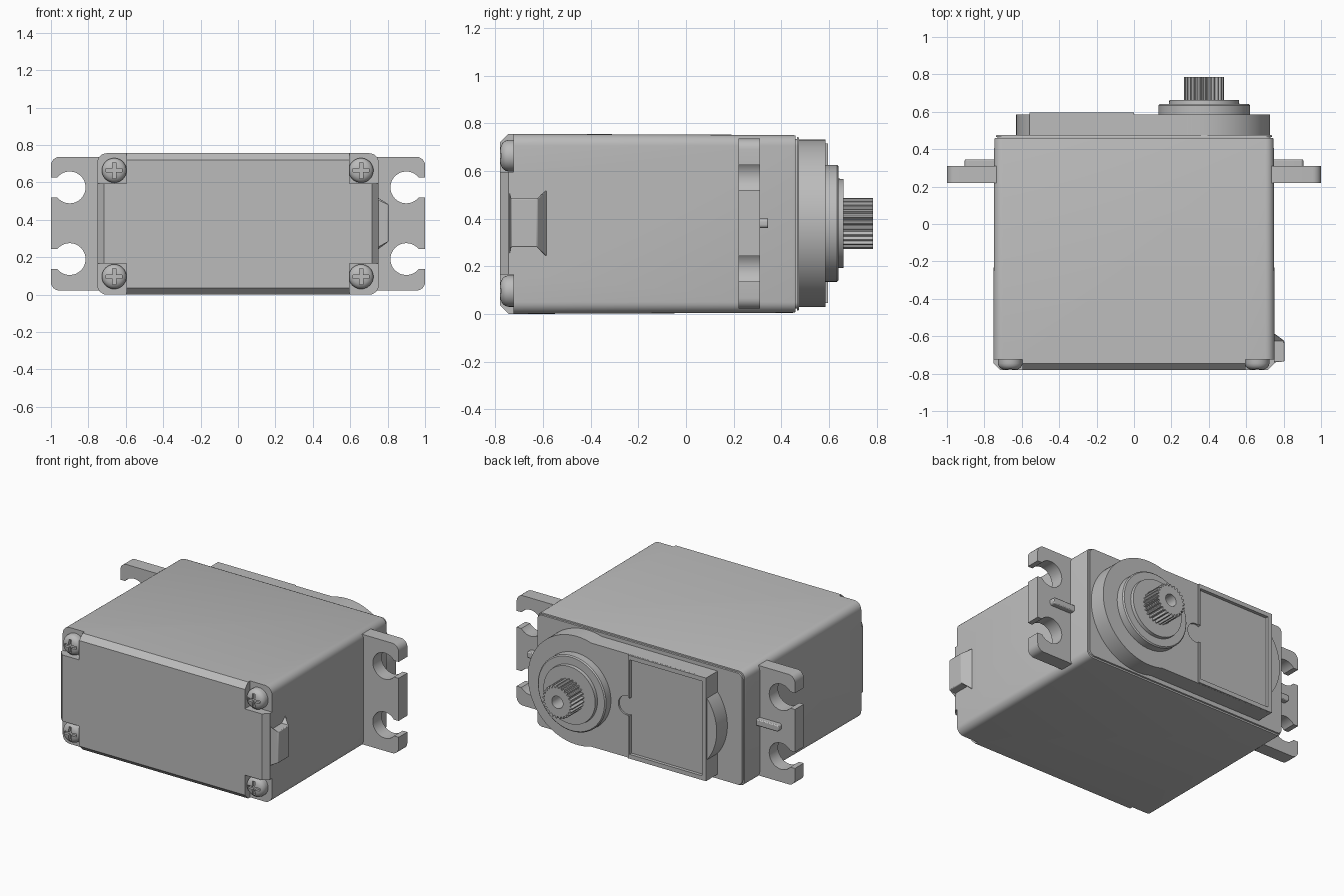
import bpy, bmesh, math

if "Cube" in bpy.data.objects:
    bpy.data.objects.remove(bpy.data.objects["Cube"], do_unlink=True)

grey = bpy.data.materials.new("grey_plastic")
grey.use_nodes = True
grey.diffuse_color = (0.5, 0.5, 0.5, 1)
grey.node_tree.nodes["Principled BSDF"].inputs["Base Color"].default_value = (0.5, 0.5, 0.5, 1)

SHAFT_X, MID_Z = 0.375, 0.38


# ---------- helpers: outlines lie in the XZ plane and are lofted along Y ----------
def arc(cx, cz, r, start, end, n):
    angles = [math.radians(start + (end - start) * i / n) for i in range(n + 1)]
    return [(cx + r * math.cos(a), cz + r * math.sin(a)) for a in angles]


def circle(cx, cz, r, n=48):
    return arc(cx, cz, r, 0, 360, n)[:-1]


def rounded_rect(x0, x1, z0, z1, r, inset=0.0):
    r0 = max(r - inset, 0.004)
    x0, x1, z0, z1 = x0 + inset, x1 - inset, z0 + inset, z1 - inset
    corners = [(x1 - r0, z1 - r0), (x0 + r0, z1 - r0), (x0 + r0, z0 + r0), (x1 - r0, z0 + r0)]
    pts = []
    for k, (cx, cz) in enumerate(corners):
        pts += arc(cx, cz, r0, 90 * k, 90 * k + 90, 6)
    return pts


def rect(x0, x1, z0, z1):
    return [(x1, z1), (x0, z1), (x0, z0), (x1, z0)]


def loft(name, sections):
    bm = bmesh.new()
    rings = [[bm.verts.new((x, y, z)) for x, z in pts] for y, pts in sections]
    for a, b in zip(rings, rings[1:]):
        for i in range(len(a)):
            j = (i + 1) % len(a)
            bm.faces.new((a[i], a[j], b[j], b[i]))
    bm.faces.new(rings[0])
    bm.faces.new(rings[-1])
    bmesh.ops.recalc_face_normals(bm, faces=bm.faces)
    mesh = bpy.data.meshes.new(name)
    bm.to_mesh(mesh)
    bm.free()
    mesh.materials.append(grey)
    obj = bpy.data.objects.new(name, mesh)
    bpy.context.collection.objects.link(obj)
    return obj


def prism(name, pts, y0, y1):
    return loft(name, [(y0, pts), (y1, pts)])


def activate(obj):
    bpy.ops.object.select_all(action='DESELECT')
    obj.select_set(True)
    bpy.context.view_layer.objects.active = obj


def cut(obj, pts, y0, y1):
    cutter = prism("cutter", pts, y0, y1)
    cutter.hide_render = True
    mod = obj.modifiers.new("cut", 'BOOLEAN')
    mod.operation, mod.solver, mod.object = 'DIFFERENCE', 'EXACT', cutter
    activate(obj)
    bpy.ops.object.modifier_apply(modifier=mod.name)
    bpy.data.objects.remove(cutter, do_unlink=True)


def finish(obj, bevel=0.0):
    activate(obj)
    if bevel:
        mod = obj.modifiers.new("soft_edges", 'BEVEL')
        mod.width, mod.segments, mod.limit_method = bevel, 2, 'ANGLE'
        mod.angle_limit = math.radians(50)
    bpy.ops.object.shade_smooth_by_angle(angle=math.radians(32))


# ---------- case with chamfered front and stepped back rim ----------
steps = [(-0.78, 0.035), (-0.745, 0.0), (0.45, 0.005), (0.46, 0.008),
         (0.46, 0.022), (0.466, 0.022), (0.466, 0.014), (0.475, 0.016)]
case = loft("case", [(y, rounded_rect(-0.752, 0.752, 0.0, 0.756, 0.05, i)) for y, i in steps])
for sx in (-1, 1):
    for z0, z1 in ((-0.1, 0.165), (0.595, 0.9)):
        xs = sorted((sx * 0.595, sx * 0.9))
        cut(case, rect(*xs, z0, z1), -0.9, -0.725)
finish(case)

# ---------- corner screws with cross recess ----------
dome = [(-0.72, 1.0), (-0.745, 1.0), (-0.758, 0.95), (-0.769, 0.83), (-0.777, 0.62), (-0.781, 0.3)]
for side, cx in (("right", -0.662), ("left", 0.658)):
    for level, cz in (("lower", 0.096), ("upper", 0.664)):
        screw = loft(f"{level}_{side}_screw", [(y, circle(cx, cz, 0.066 * s, 32)) for y, s in dome])
        a, b = 0.043, 0.009
        plus = [(a, b), (b, b), (b, a), (-b, a), (-b, b), (-a, b),
                (-a, -b), (-b, -b), (-b, -a), (b, -a), (b, -b), (a, -b)]
        cut(screw, [(cx + x, cz + z) for x, z in plus], -0.9, -0.762)
        finish(screw)

# ---------- mounting ears with open screw holes and a rib ----------
for side, s in (("left", 1), ("right", -1)):
    xs = sorted((s * 0.6, s * 1.0))
    ear = prism(f"{side}_mounting_ear", rounded_rect(*xs, 0.022, 0.736, 0.045), 0.22, 0.31)
    for cz in (0.19, 0.573):
        cut(ear, circle(s * 0.9, cz, 0.085), 0.1, 0.4)
        cut(ear, rect(*sorted((s * 0.92, s * 1.1)), cz - 0.053, cz + 0.053), 0.1, 0.4)
    finish(ear)
    rib_x = sorted((s * 0.7, s * 0.905))
    finish(prism(f"{side}_ear_rib", rounded_rect(*rib_x, 0.36, 0.402, 0.015), 0.3, 0.345), 0.006)

# ---------- cable outlet ----------
finish(loft("cable_outlet", [
    (-0.74, rect(0.7, 0.75, 0.25, 0.51)), (-0.735, rect(0.7, 0.804, 0.28, 0.485)),
    (-0.625, rect(0.7, 0.804, 0.28, 0.485)), (-0.585, rect(0.7, 0.75, 0.24, 0.52))]), 0.01)

# ---------- gear cover: round around the shaft, square at the far end ----------
outline = arc(SHAFT_X, MID_Z, 0.352, -107, 107, 56) + [(-0.56, 0.715)]
outline += arc(-0.31, MID_Z, 0.32, 141.4, 218.6, 20) + [(-0.56, 0.045)]
cover = prism("gear_cover", outline, 0.46, 0.585)
cut(cover, circle(0.015, MID_Z, 0.062, 32), 0.574, 0.7)
cut(cover, rect(-0.532, -0.012, 0.073, 0.687), 0.574, 0.7)
finish(cover)

# ---------- raised rim around the label recess ----------
frame = prism("label_frame", rect(-0.56, 0.0, 0.045, 0.715), 0.58, 0.595)
cut(frame, rect(-0.532, -0.012, 0.073, 0.687), 0.5, 0.7)
cut(frame, circle(0.015, MID_Z, 0.062, 32), 0.5, 0.7)
finish(frame)

# ---------- stepped bearing boss ----------
boss_steps = [(0.58, 0.245), (0.634, 0.245), (0.641, 0.238), (0.641, 0.188), (0.662, 0.186)]
finish(loft("bearing_boss", [(y, circle(SHAFT_X, MID_Z, r, 64)) for y, r in boss_steps]))

# ---------- toothed output shaft with bore ----------
TEETH = 25
teeth = []
for i in range(TEETH * 4):
    a = 2 * math.pi * i / (TEETH * 4)
    r = 0.107 if i % 4 < 2 else 0.092
    teeth.append((SHAFT_X + r * math.cos(a), MID_Z + r * math.sin(a)))
shaft = prism("output_shaft", teeth, 0.65, 0.785)
cut(shaft, circle(SHAFT_X, MID_Z, 0.04, 32), 0.69, 0.9)
finish(shaft)
